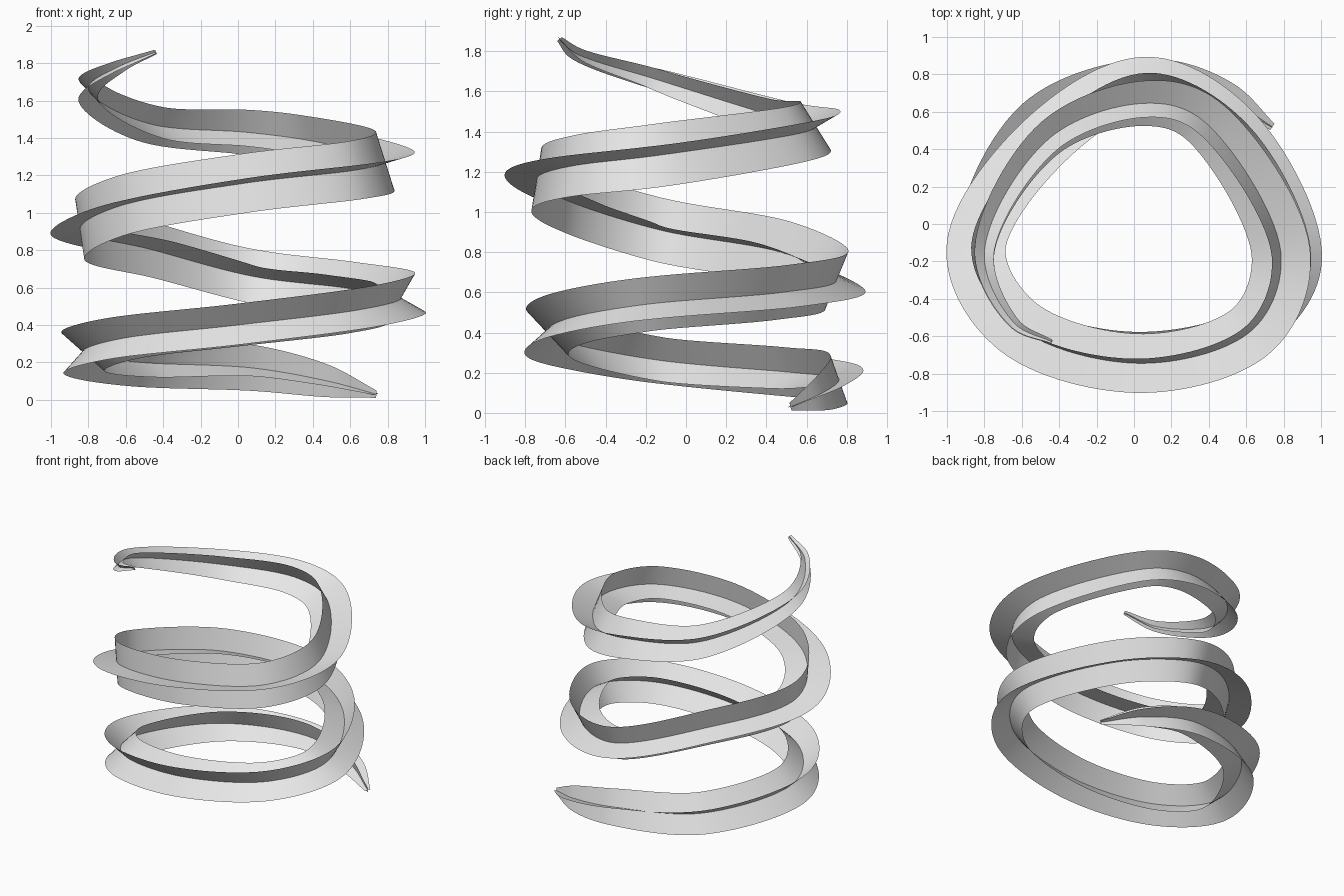
import bpy
import bmesh
from math import cos, sin, radians
from mathutils import Vector

default_cube = bpy.data.objects.get("Cube")
if default_cube:
    bpy.data.objects.remove(default_cube, do_unlink=True)

STEPS = 14          # samples between neighbouring path points
UP = Vector((0, 0, 1))

# Path points from bottom to top: x, y, z, half width of the ribbons, roll in degrees
PATH = [
    (.74, .52, .03, .02, -80),
    (.48, .68, .1, .09, -76),
    (.08, .76, .17, .13, -70),
    (-.52, .54, .2, .15, -58),
    (-.83, -.12, .26, .155, -48),
    (-.61, -.51, .33, .155, -45),
    (0, -.69, .4, .155, -43),
    (.64, -.55, .48, .155, -37),
    (.87, -.2, .54, .155, -30),
    (.56, .48, .6, .155, -27),
    (.08, .75, .66, .155, -22),
    (-.45, .47, .8, .16, -16),
    (-.845, -.13, .91, .16, -9),
    (-.62, -.55, 1.04, .16, 0),
    (.05, -.745, 1.16, .16, 9),
    (.64, -.56, 1.23, .16, 14),
    (.785, -.15, 1.28, .165, 18),
    (.36, .56, 1.39, .15, 27),
    (.05, .645, 1.43, .142, 32),
    (-.45, .46, 1.47, .12, 38),
    (-.8, -.15, 1.66, .075, 45),
    (-.64, -.53, 1.78, .04, 48),
    (-.44, -.63, 1.86, .015, 50),
]


def smooth_path(points, steps):
    """Samples a spline through the points, roll and width included."""
    pts = [Vector(p) for p in points]
    pts = [pts[0] * 2 - pts[1]] + pts + [pts[-1] * 2 - pts[-2]]
    samples = []
    for a, b, c, d in zip(pts, pts[1:], pts[2:], pts[3:]):
        # Centripetal-style knots keep the corners free of overshoot
        ab, bc, cd = [((q - p).to_3d().length + .001) ** .5
                      for p, q in ((a, b), (b, c), (c, d))]
        m_start = ((b - a) / ab - (c - a) / (ab + bc) + (c - b) / bc) * bc
        m_end = ((c - b) / bc - (d - b) / (bc + cd) + (d - c) / cd) * bc
        for i in range(steps):
            t = i / steps
            u = 1 - t
            samples.append(b * (u * u * (1 + t + t)) + m_start * (t * u * u)
                           + c * (t * t * (1 + u + u)) - m_end * (t * t * u))
    samples.append(pts[-2])
    return samples


def make_ribbon(name, samples, turn, material):
    """Sweeps a flat strip along the path, turned about its centre line."""
    bm = bmesh.new()
    rows = []
    for i, sample in enumerate(samples):
        centre = Vector(sample[:3])
        before = Vector(samples[max(i - 1, 0)][:3])
        after = Vector(samples[min(i + 1, len(samples) - 1)][:3])
        tangent = (after - before).normalized()
        outward = tangent.cross(UP).normalized()
        upward = outward.cross(tangent)
        angle = radians(sample[4] + turn)
        arm = (outward * cos(angle) + upward * sin(angle)) * sample[3]
        rows.append([bm.verts.new(centre + arm * side) for side in (-1, 0, 1)])
    for low, high in zip(rows, rows[1:]):
        for k in range(2):
            bm.faces.new((low[k], low[k + 1], high[k + 1], high[k]))
    for face in bm.faces:
        face.smooth = True
    mesh = bpy.data.meshes.new(name)
    bm.to_mesh(mesh)
    bm.free()
    mesh.materials.append(material)
    obj = bpy.data.objects.new(name, mesh)
    bpy.context.collection.objects.link(obj)
    return obj


# One pale grey for the whole spiral
grey = bpy.data.materials.new("pale_grey")
grey.use_nodes = True
colour = (.8, .8, .8, 1)
grey.diffuse_color = colour
grey.node_tree.nodes["Principled BSDF"].inputs["Base Color"].default_value = colour

# Two strips crossing at right angles form the finned spiral
spiral = smooth_path(PATH, STEPS)
make_ribbon("flat_spiral_ribbon", spiral, 0, grey)
make_ribbon("upright_spiral_ribbon", spiral, 90, grey)
